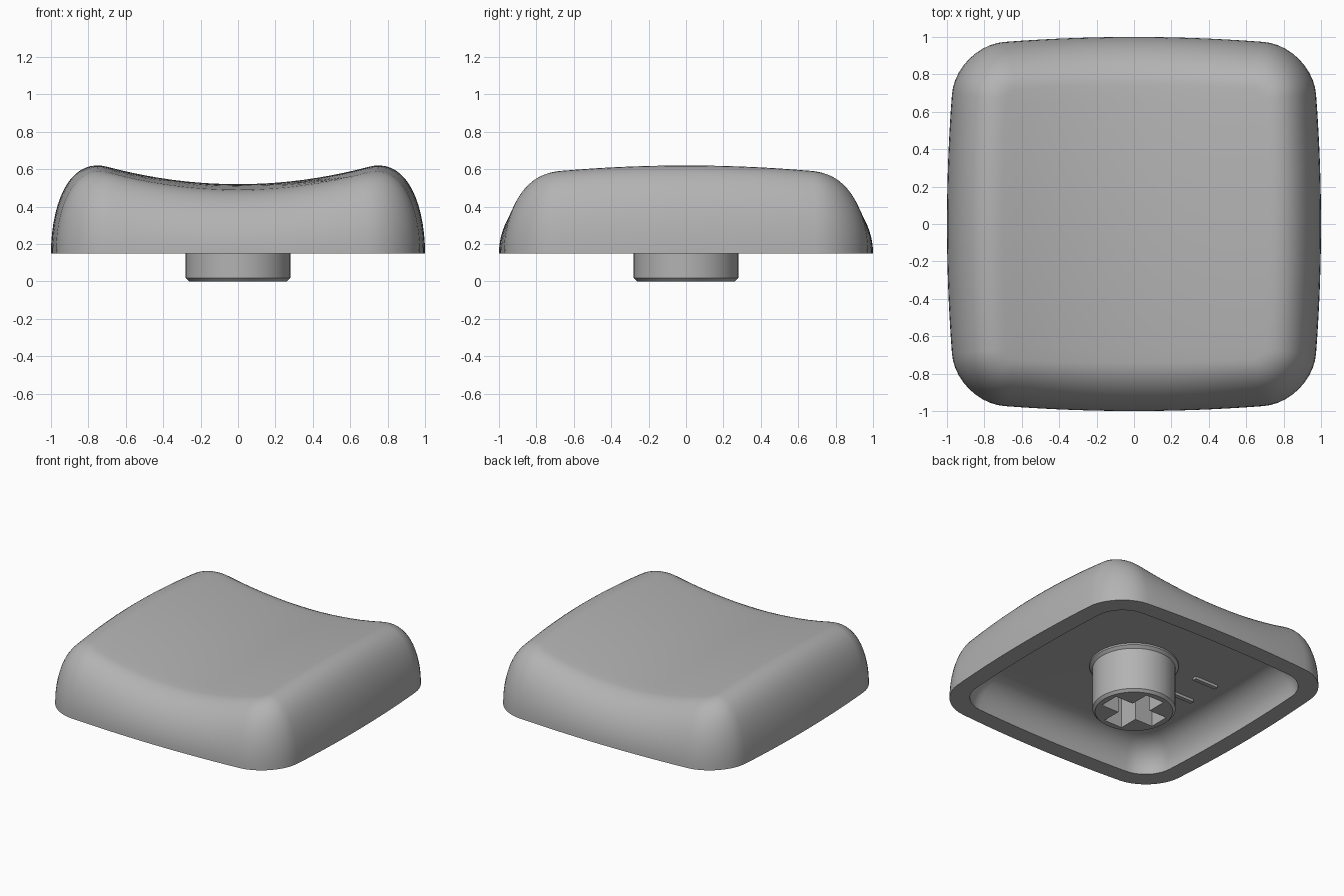
import bpy, bmesh
from math import sin, cos, pi

cube = bpy.data.objects.get("Cube")
if cube:
    bpy.data.objects.remove(cube, do_unlink=True)

BASE, CEILING = 0.15, 0.36

grey = bpy.data.materials.new("plain grey")
grey.use_nodes = True
grey.diffuse_color = (0.45, 0.45, 0.45, 1)
grey.node_tree.nodes["Principled BSDF"].inputs["Base Color"].default_value = (0.45, 0.45, 0.45, 1)


def finish(name, bm):
    bmesh.ops.recalc_face_normals(bm, faces=bm.faces)
    mesh = bpy.data.meshes.new(name)
    bm.to_mesh(mesh)
    bm.free()
    obj = bpy.data.objects.new(name, mesh)
    bpy.context.collection.objects.link(obj)
    mesh.materials.append(grey)
    bpy.ops.object.select_all(action='DESELECT')
    obj.select_set(True)
    bpy.context.view_layer.objects.active = obj
    bpy.ops.object.shade_smooth_by_angle()
    return obj


def bridge(bm, a, b):
    for i in range(len(a)):
        j = (i + 1) % len(a)
        bm.faces.new((a[i], a[j], b[j], b[i]))


def outline(hx, hy, r, scale=1, arc=10, side=14):
    """Rounded rectangle whose sides bow slightly outwards."""
    corners = []
    for k, (sx, sy) in enumerate(((1, 1), (-1, 1), (-1, -1), (1, -1))):
        angles = [(k + i / arc) * pi / 2 for i in range(arc + 1)]
        corners.append([(sx * (hx - r) + r * cos(a), sy * (hy - r) + r * sin(a)) for a in angles])
    pts = []
    for k, corner in enumerate(corners):
        (x0, y0), (x1, y1) = corner[-1], corners[(k + 1) % 4][0]
        pts += corner
        pts += [(x0 + (x1 - x0) * i / side, y0 + (y1 - y0) * i / side) for i in range(1, side)]
    return [(scale * x * (1 - 0.05 * y * y), scale * y * (1 - 0.05 * x * x)) for x, y in pts]


def top_height(x, y):
    return 0.52 + 0.19 * x * x - 0.055 * y * y


# Cap shell: dished top, rounded shoulders, flat rim and hollow underside
bm = bmesh.new()
rings = []


def add_ring(points, height):
    rings.append([bm.verts.new((x, y, height(x, y))) for x, y in points])


for i in range(1, 11):
    add_ring(outline(0.7, 0.74, 0.06, i / 10), top_height)
STEPS = 16
for i in range(STEPS - 1, -1, -1):
    t = i / STEPS * pi / 2
    d = 1 - cos(t)
    add_ring(outline(1 - 0.3 * d, 1 - 0.26 * d, 0.06 + 0.21 * cos(t)),
             lambda x, y: BASE + sin(t) * (top_height(x, y) - BASE))
for i in range(STEPS + 1):
    t = i / STEPS * pi / 2
    h = 0.87 - 0.2 * (1 - cos(t))
    add_ring(outline(h, h, 0.1 + 0.1 * cos(t)),
             lambda x, y: BASE + sin(t) * (CEILING - BASE))
for a, b in zip(rings, rings[1:]):
    bridge(bm, a, b)
bm.faces.new(rings[0])
bm.faces.new(rings[-1])
finish("cap_shell", bm)

# Stem: round post with a flared root, chamfered foot and cross-shaped socket
bm = bmesh.new()
SIDES = 64
profile = [(0.3, CEILING + 0.01), (0.3, CEILING - 0.012), (0.28, CEILING - 0.03), (0.28, 0.018), (0.262, 0)]
post = [[bm.verts.new((r * cos(2 * pi * i / SIDES), r * sin(2 * pi * i / SIDES), z)) for i in range(SIDES)]
        for r, z in profile]
for a, b in zip(post, post[1:]):
    bridge(bm, a, b)
bm.faces.new(post[0])

w, arm = 0.075, 0.22
quarter = [(arm, -w), (arm, w), (w, w)]
cross = []
for k in range(4):
    c, s = (1, 0, -1, 0)[k], (0, 1, 0, -1)[k]
    cross += [(c * x - s * y, s * x + c * y) for x, y in quarter]
mouth, floor = [[bm.verts.new((x, y, z)) for x, y in cross] for z in (0, 0.33)]
bridge(bm, mouth, floor)
bm.faces.new(floor)
loops = [bm.edges.get((l[i], l[i - 1])) for l in (post[-1], mouth) for i in range(len(l))]
bmesh.ops.triangle_fill(bm, edges=loops, use_beauty=True, normal=(0, 0, -1))
finish("stem", bm)

# Small moulded ribs on the underside
for label, y in (("back", 0.14), ("front", -0.11)):
    bm = bmesh.new()
    bmesh.ops.create_cube(bm, size=1)
    bmesh.ops.scale(bm, vec=(0.19, 0.03, 0.03), verts=bm.verts)
    bmesh.ops.translate(bm, vec=(-0.51, y, CEILING - 0.005), verts=bm.verts)
    finish(label + "_underside_rib", bm)
